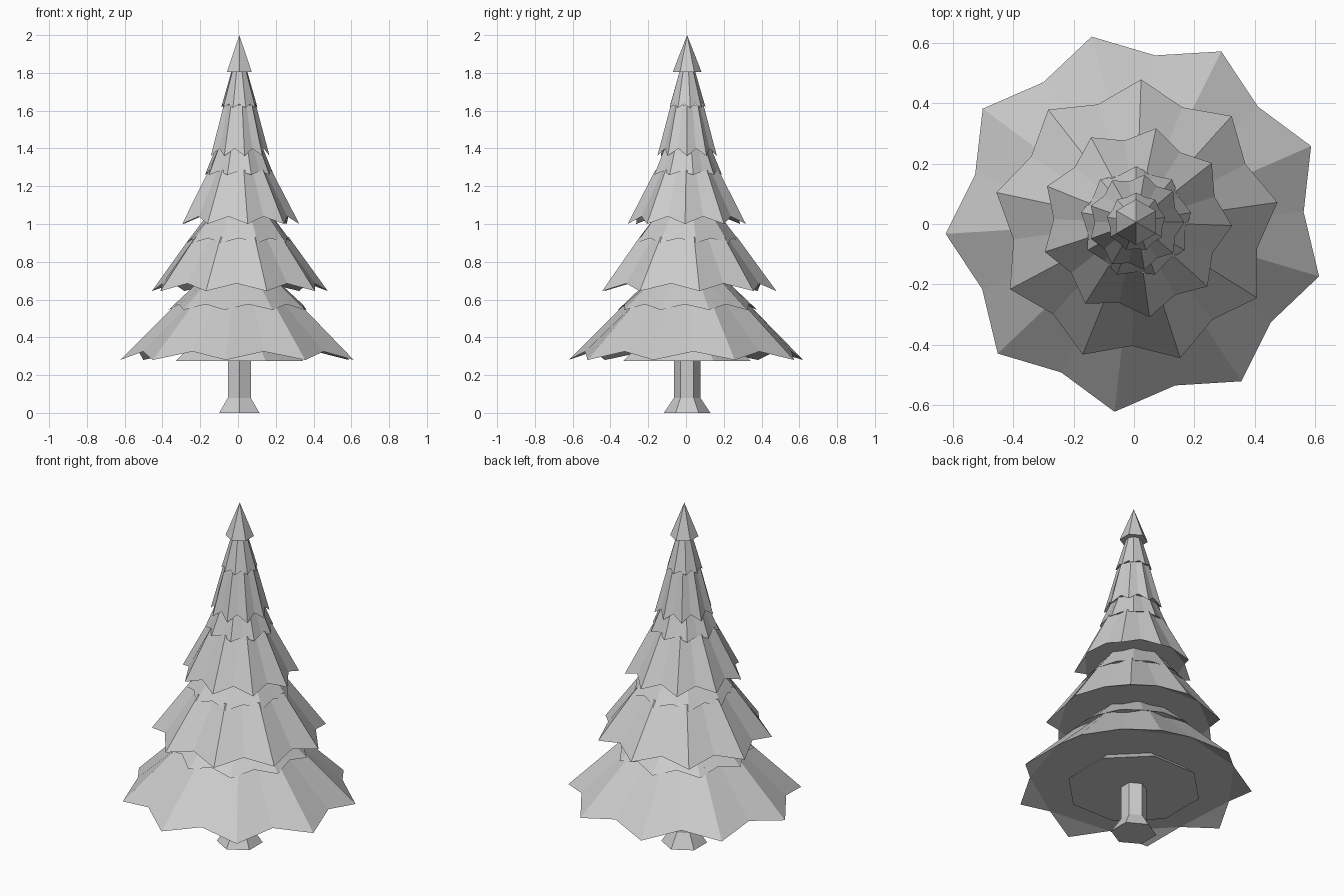
import bpy, bmesh
from math import radians, cos, sin

default = bpy.data.objects.get("Cube")
if default:
    bpy.data.objects.remove(default, do_unlink=True)

# One plain grey for the whole tree
grey = bpy.data.materials.new("plain grey")
grey.use_nodes = True
colour = (0.6, 0.6, 0.6, 1)
grey.diffuse_color = colour
grey.node_tree.nodes["Principled BSDF"].inputs["Base Color"].default_value = colour

CX, CY = 0.007, 0.006


def finish(name, bm):
    bmesh.ops.recalc_face_normals(bm, faces=bm.faces)
    mesh = bpy.data.meshes.new(name)
    bm.to_mesh(mesh)
    bm.free()
    mesh.materials.append(grey)
    obj = bpy.data.objects.new(name, mesh)
    bpy.context.collection.objects.link(obj)
    return obj


def point(bm, radius, angle, z):
    a = radians(angle)
    return bm.verts.new((CX + radius * cos(a), CY + radius * sin(a), z))


def stack(name, sides, phase, profile):
    """Closed faceted solid through (radius, height) rings; radius 0 is a tip."""
    bm = bmesh.new()
    rings = []
    for r, z in profile:
        if r == 0:
            rings.append([point(bm, 0, 0, z)] * sides)
        else:
            rings.append([point(bm, r, phase + i * 360 / sides, z) for i in range(sides)])
    for low, high in zip(rings, rings[1:]):
        for i in range(sides):
            j = (i + 1) % sides
            quad = [low[i], low[j], high[j], high[i]]
            bm.faces.new(list(dict.fromkeys(quad)))
    bm.faces.new(rings[0])
    if profile[-1][0] > 0:
        bm.faces.new(rings[-1])
    return finish(name, bm)


def skirt(name, phase, r_tip, r_notch, z_tip, z_notch, r_top, z_top, points=9):
    """Pleated skirt of branches with drooping tips and a flat underside."""
    bm = bmesh.new()
    n = points * 2
    low, high = [], []
    for i in range(n):
        angle = phase + i * 360 / n
        tip = i % 2 == 0
        low.append(point(bm, r_tip if tip else r_notch, angle, z_tip if tip else z_notch))
        high.append(point(bm, r_top * (1 if tip else r_notch / r_tip), angle, z_top))
    for i in range(n):
        j = (i + 1) % n
        bm.faces.new((low[i], low[j], high[j], high[i]))
    for i in range(0, n, 2):
        bm.faces.new((low[i - 1], low[i], low[i + 1]))
    bm.faces.new(low[1::2])
    bm.faces.new(high)
    return finish(name, bm)


# Trunk with flared foot, and the core under the lowest branches
stack("trunk", 6, 30, [(0.123, 0), (0.07, 0.08), (0.07, 0.3)])
stack("lower_core", 8, 22.5, [(0.365, 0.275), (0.25, 0.38)])

# Branch skirts: wide tiers alternate with narrower ones
skirt("branches_1_wide", 23.5, 0.632, 0.556, 0.28, 0.325, 0.33, 0.58)
skirt("branches_1_upper", 18, 0.375, 0.335, 0.545, 0.575, 0.21, 0.70)
skirt("branches_2_wide", 8, 0.473, 0.41, 0.645, 0.685, 0.265, 0.93)
skirt("branches_2_upper", 10, 0.285, 0.255, 0.90, 0.925, 0.17, 1.05)
skirt("branches_3_wide", -2, 0.318, 0.273, 1.0, 1.04, 0.17, 1.285)
skirt("branches_3_upper", 10, 0.185, 0.165, 1.26, 1.28, 0.125, 1.405)
skirt("branches_4_wide", 0, 0.16, 0.137, 1.36, 1.4, 0.088, 1.63)
skirt("branches_4_upper", 10, 0.098, 0.088, 1.615, 1.635, 0.042, 1.81)

# Pointed top
stack("tree_tip", 6, 30, [(0.076, 1.805), (0, 2.0)])
